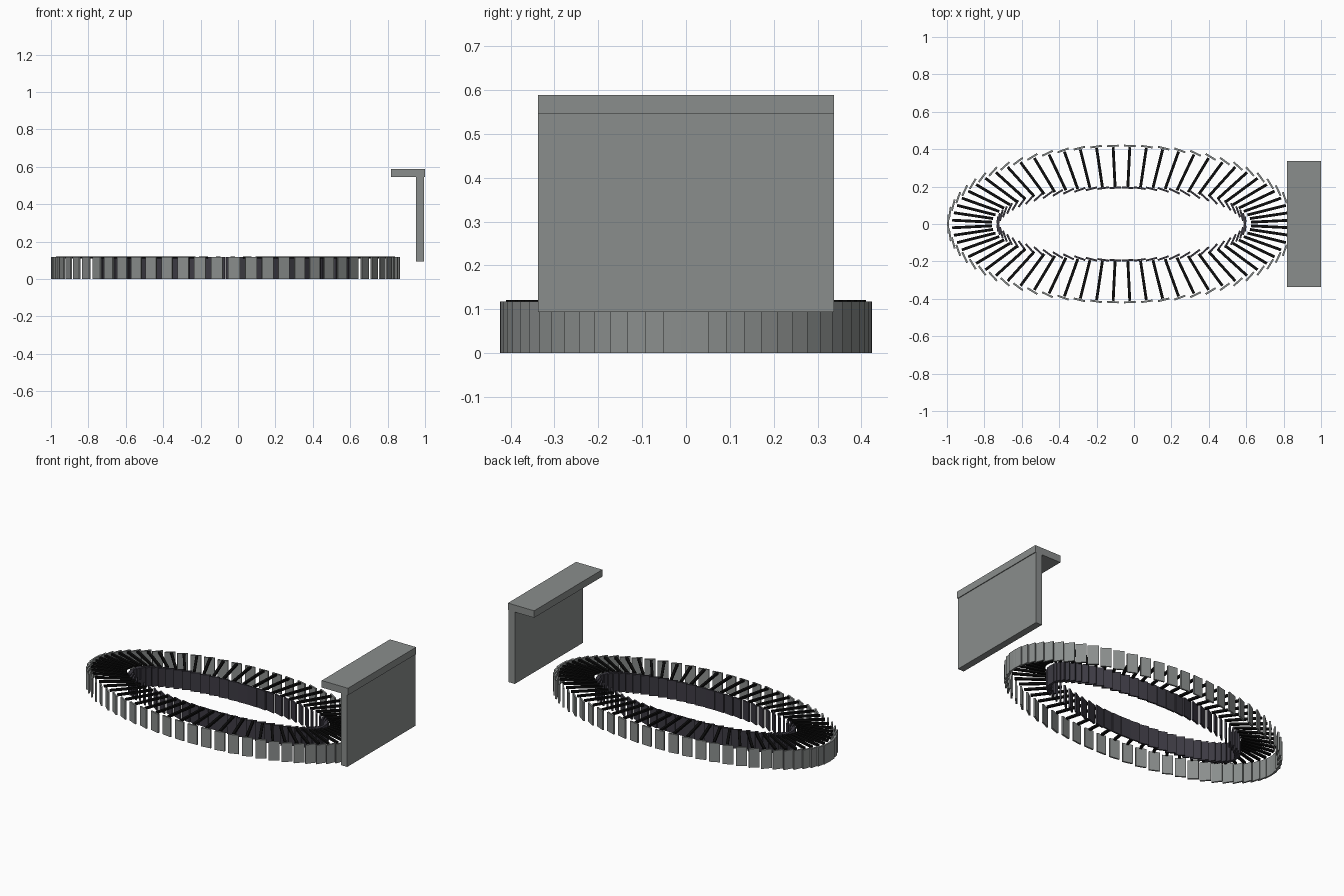
import bpy, bmesh, math
from mathutils import Matrix, Vector

if "Cube" in bpy.data.objects:
    bpy.data.objects.remove(bpy.data.objects["Cube"])

COUNT = 64          # units around the oval
CX = -0.067         # oval centre


def material(name, rgb):
    m = bpy.data.materials.new(name)
    m.diffuse_color = (*rgb, 1)
    m.use_nodes = True
    m.node_tree.nodes["Principled BSDF"].inputs["Base Color"].default_value = m.diffuse_color
    return m


grey = material("grey metal", (0.255, 0.27, 0.265))
dark = material("dark charcoal", (0.045, 0.042, 0.055))
black = material("black rubber", (0.004, 0.004, 0.004))


def add_box(bm, size, matrix):
    bmesh.ops.create_cube(bm, size=1, matrix=matrix @ Matrix.Diagonal((*size, 1)))


def finish(name, bm, mat):
    mesh = bpy.data.meshes.new(name)
    bm.to_mesh(mesh)
    bm.free()
    mesh.materials.append(mat)
    obj = bpy.data.objects.new(name, mesh)
    bpy.context.collection.objects.link(obj)


def oval_ring(name, a, b, size, z, mat):
    """Boxes spread around an oval, each turned by its own angle."""
    bm = bmesh.new()
    for i in range(COUNT):
        t = (i + 0.5) * 2 * math.pi / COUNT
        place = Matrix.Translation((CX + a * math.cos(t), b * math.sin(t), z))
        add_box(bm, size, place @ Matrix.Rotation(t, 4, 'Z'))
    finish(name, bm, mat)


def box(name, lo, hi, mat):
    lo, hi = Vector(lo), Vector(hi)
    bm = bmesh.new()
    add_box(bm, hi - lo, Matrix.Translation((lo + hi) / 2))
    finish(name, bm, mat)


# Conveyor: outer skirt plates, inner skirt plates and the slats between
oval_ring("outer_skirt", 0.927, 0.418, (0.010, 0.062, 0.118), 0.059, grey)
oval_ring("inner_skirt", 0.662, 0.194, (0.010, 0.062, 0.118), 0.059, dark)
oval_ring("conveyor_slats", 0.800, 0.305, (0.212, 0.015, 0.012), 0.115, black)

# Wall panel with its overhanging top
box("wall_panel", (0.952, -0.338, 0.094), (0.995, 0.338, 0.545), grey)
box("top_shelf", (0.818, -0.338, 0.545), (1.0, 0.338, 0.589), grey)
